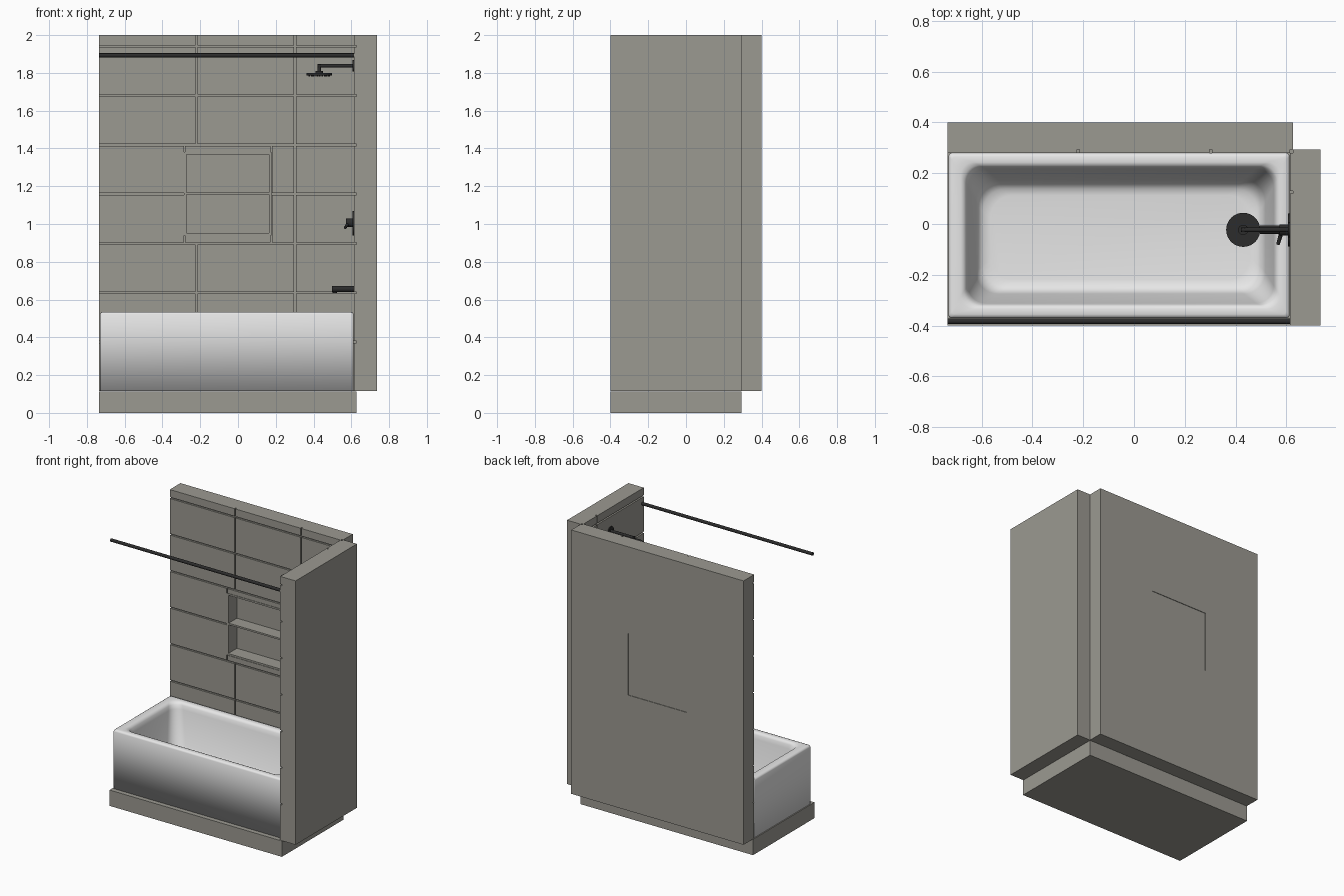
import bpy, bmesh, math
from mathutils import Vector

cube = bpy.data.objects.get("Cube")
if cube:
    bpy.data.objects.remove(cube)


def material(name, r, g, b):
    m = bpy.data.materials.new(name)
    m.use_nodes = True
    m.diffuse_color = (r, g, b, 1)
    m.node_tree.nodes["Principled BSDF"].inputs["Base Color"].default_value = (r, g, b, 1)
    return m


STONE = material("warm grey stone", 0.33, 0.32, 0.285)
ENAMEL = material("white enamel", 0.8, 0.8, 0.8)
BLACK = material("matte black metal", 0.025, 0.025, 0.025)


def finish(name, bm, mat, smooth=None):
    bmesh.ops.recalc_face_normals(bm, faces=bm.faces)
    me = bpy.data.meshes.new(name)
    bm.to_mesh(me)
    bm.free()
    me.materials.append(mat)
    ob = bpy.data.objects.new(name, me)
    bpy.context.collection.objects.link(ob)
    if smooth:
        bpy.ops.object.select_all(action="DESELECT")
        bpy.context.view_layer.objects.active = ob
        ob.select_set(True)
        bpy.ops.object.shade_smooth_by_angle(angle=math.radians(smooth))
    return ob


def add_box(bm, x, y, z):
    verts = bmesh.ops.create_cube(bm, size=1)["verts"]
    for v in verts:
        v.co = [a + (b - a) * (c + 0.5) for (a, b), c in zip((x, y, z), v.co)]


def boxes(name, items, mat=STONE):
    bm = bmesh.new()
    for item in items:
        add_box(bm, *item)
    return finish(name, bm, mat)


def add_rod(bm, a, b, r, sides=24, r2=None):
    a, b = Vector(a), Vector(b)
    d = b - a
    mat = d.to_track_quat("Z", "Y").to_matrix().to_4x4()
    mat.translation = (a + b) / 2
    bmesh.ops.create_cone(bm, cap_ends=True, segments=sides, radius1=r,
                          radius2=r if r2 is None else r2, depth=d.length, matrix=mat)


def rods(name, items):
    bm = bmesh.new()
    for item in items:
        add_rod(bm, *item)
    return finish(name, bm, BLACK, 40)


# Main extents
X0, X1, X2 = -0.735, 0.627, 0.735
Y0, Y1, Y2 = -0.40, 0.293, 0.40
Z0, Z1 = 0.115, 2.0
TILE = 0.013
NX, NZ = (-0.285, 0.177), (0.94, 1.38)

# Floor slab and walls, with an opening left for the niche
boxes("floor_slab", [((X0, X1), (Y0, Y1), (0, Z0 - 0.002))])
boxes("side_wall", [((X1, X2), (Y0, Y1), (Z0, Z1))])
WALL = (Y1, Y2)
boxes("back_wall_right", [((X0, NX[0]), WALL, (Z0, Z1))])
boxes("back_wall_left", [((NX[1], X1), WALL, (Z0, Z1))])
boxes("back_wall_middle", [(NX, WALL, (Z0, NZ[0])), (NX, WALL, (NZ[1], Z1))])

# Niche lining, back panel and shelf
t = 0.012
front = Y1 - TILE
boxes("niche_back", [(NX, (Y2 - 0.022, Y2 - 0.004), NZ)])
boxes("niche_lining", [
    ((NX[0], NX[0] + t), (front, Y2 - 0.02), NZ),
    ((NX[1] - t, NX[1]), (front, Y2 - 0.02), NZ),
    (NX, (front, Y2 - 0.02), (NZ[0], NZ[0] + t)),
    (NX, (front, Y2 - 0.02), (NZ[1] - t, NZ[1])),
])
boxes("niche_shelf", [((NX[0] + t, NX[1] - t), (front + 0.005, Y2 - 0.02), (1.155, 1.167))])

# Wall tiles separated by open joints
G = 0.005
rows = [Z0] + [0.375 + 0.261 * i for i in range(7)] + [Z1]
columns = [X0, -0.22, 0.302, X1 - TILE]


def gaps(a, b, lo, hi):
    # keep outer edges flush and open the inner joints
    return (a + (G if a > lo else 0), b - (G if b < hi else 0))


back_tiles, side_tiles = [], []
for z0, z1 in zip(rows, rows[1:]):
    z = gaps(z0, z1, Z0, Z1)
    niche_row = z1 > NZ[0] and z0 < NZ[1]
    edges = [X0, *NX, columns[2], columns[3]] if niche_row else columns
    for x0, x1 in zip(edges, edges[1:]):
        x = gaps(x0, x1, X0, columns[3])
        if x0 == NX[0]:
            part = (z[0], NZ[0] - 0.002) if z0 < NZ[0] else (NZ[1] + 0.002, z[1])
            back_tiles.append((x, (front, Y1), part))
        else:
            if x0 == NX[1]:
                x = (x0 + 0.002, x[1])
            if x1 == NX[0]:
                x = (x[0], x1 - 0.002)
            back_tiles.append((x, (front, Y1), z))
    for y in ((Y0, 0.125 - G), (0.125 + G, front)):
        side_tiles.append(((X1 - TILE, X1), y, z))
boxes("back_wall_tiles", back_tiles)
boxes("side_wall_tiles", side_tiles)


# Bathtub: a stack of rounded rectangles joined into a basin
def outline(x0, x1, y0, y1, r, n=8):
    centres = [(x1 - r, y1 - r), (x0 + r, y1 - r), (x0 + r, y0 + r), (x1 - r, y0 + r)]
    for k, (cx, cy) in enumerate(centres):
        for i in range(n + 1):
            a = (k + i / n) * math.pi / 2
            yield cx + r * math.cos(a), cy + r * math.sin(a)


TX0, TX1, TY0, TY1 = -0.73, 0.612, -0.37, 0.279
SECTIONS = [  # left, right, front and back inset, height, corner radius
    (0, 0, 0, 0, Z0, 0.012),
    (0, 0, 0, 0, 0.522, 0.012),
    (0.004, 0.004, 0.004, 0.004, 0.531, 0.012),
    (0.014, 0.014, 0.014, 0.014, 0.535, 0.014),
    (0.048, 0.036, 0.036, 0.036, 0.535, 0.05),
    (0.060, 0.048, 0.046, 0.048, 0.531, 0.06),
    (0.070, 0.056, 0.053, 0.056, 0.518, 0.065),
    (0.076, 0.062, 0.058, 0.062, 0.49, 0.07),
    (0.108, 0.095, 0.095, 0.105, 0.26, 0.085),
    (0.118, 0.107, 0.106, 0.122, 0.228, 0.09),
    (0.135, 0.125, 0.122, 0.14, 0.212, 0.09),
    (0.165, 0.155, 0.15, 0.165, 0.207, 0.09),
]
bm = bmesh.new()
rings = []
for l, r, f, b, z, rad in SECTIONS:
    pts = outline(TX0 + l, TX1 - r, TY0 + f, TY1 - b, rad)
    rings.append([bm.verts.new((x, y, z)) for x, y in pts])
for lo, hi in zip(rings, rings[1:]):
    for i in range(len(lo)):
        j = (i + 1) % len(lo)
        bm.faces.new((lo[i], lo[j], hi[j], hi[i]))
bm.faces.new(rings[0][::-1])
bm.faces.new(rings[-1])
finish("bathtub", bm, ENAMEL, 180)

# Curtain rail
wx = X1 - TILE
rods("curtain_rail", [((X0, -0.383, 1.893), (wx, -0.383, 1.893), 0.011)])

# Shower head with its arm, wall flange and nozzles
cy = -0.023
head = [
    ((0.43, cy, 1.787), (0.43, cy, 1.799), 0.067, 40),
    ((0.43, cy, 1.799), (0.43, cy, 1.81), 0.02),
    ((0.43, cy, 1.80), (0.43, cy, 1.845), 0.009),
    ((0.422, cy, 1.837), (wx, cy, 1.837), 0.009),
    ((wx - 0.007, cy, 1.837), (wx, cy, 1.837), 0.03),
]
for ring in range(4):
    for k in range(max(1, ring * 6)):
        a = 2 * math.pi * k / max(1, ring * 6)
        px, py = 0.43 + ring * 0.018 * math.cos(a), cy + ring * 0.018 * math.sin(a)
        head.append(((px, py, 1.78), (px, py, 1.788), 0.003, 8))
rods("shower_head", head)

# Mixer valve: wall plate, knob and lever
rods("mixer_valve", [
    ((wx - 0.007, cy, 1.005), (wx, cy, 1.005), 0.065, 40),
    ((0.573, cy, 1.007), (wx, cy, 1.007), 0.022),
    ((0.583, cy, 1.003), (0.567, -0.08, 0.98), 0.009, 16, 0.007),
])

# Bath spout
rods("bath_spout", [
    ((0.497, cy, 0.656), (wx, cy, 0.656), 0.017),
    ((0.512, cy, 0.636), (0.512, cy, 0.656), 0.011),
])
